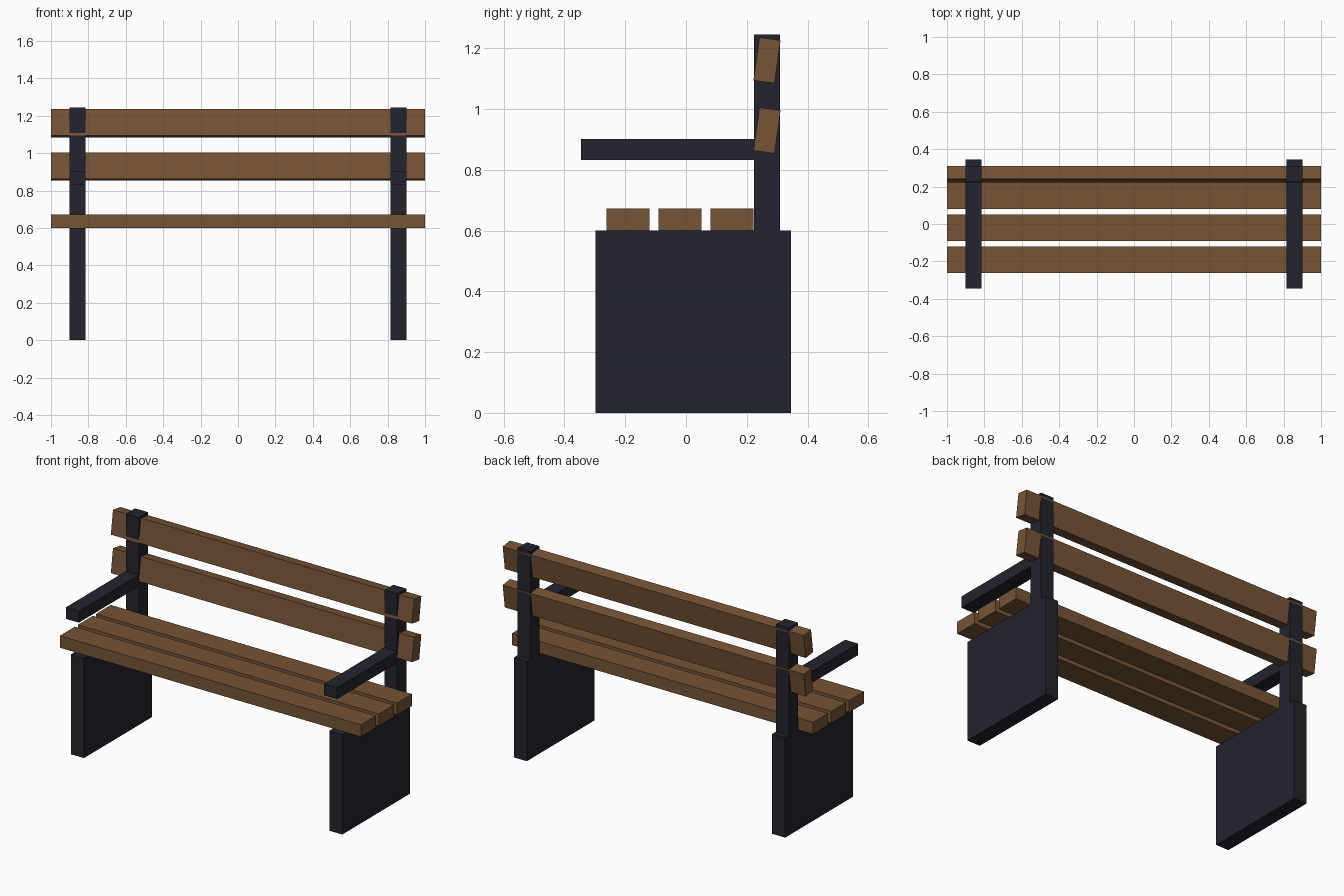
import bpy, math

if "Cube" in bpy.data.objects:
    bpy.data.objects.remove(bpy.data.objects["Cube"])


def material(name, rgb):
    m = bpy.data.materials.new(name)
    m.diffuse_color = (*rgb, 1.0)
    m.use_nodes = True
    m.node_tree.nodes["Principled BSDF"].inputs["Base Color"].default_value = m.diffuse_color
    return m


WOOD = material("brown wood", (0.18, 0.088, 0.037))
IRON = material("dark iron", (0.017, 0.017, 0.027))


def box(name, x, y, z, mat, tilt=0.0):
    """Box spanning the (min, max) ranges, tilted about its own x axis."""
    spans = (x, y, z)
    bpy.ops.mesh.primitive_cube_add(size=1, location=[(a + b) / 2 for a, b in spans])
    ob = bpy.context.object
    ob.name = name
    ob.data.name = name
    ob.scale = [b - a for a, b in spans]
    bpy.ops.object.transform_apply(location=False, rotation=False, scale=True)
    ob.rotation_euler.x = tilt
    ob.data.materials.append(mat)
    return ob


# Seat slats
for i in range(3):
    y = -0.262 + 0.171 * i
    box(f"seat_slat_{i + 1}", (-1, 1), (y, y + 0.142), (0.6, 0.672), WOOD)

# Back slats, leaning backwards
for name, z in (("lower", 0.929), ("upper", 1.160)):
    box(f"{name}_back_slat", (-1, 1), (0.2315, 0.3015), (z - 0.0715, z + 0.0715),
        WOOD, tilt=-math.radians(8))

# Side frames: leg panel, back post and armrest on each side
for side, s in (("left", -1), ("right", 1)):
    x = tuple(sorted((s * 0.815, s * 0.901)))
    box(f"{side}_leg_panel", x, (-0.297, 0.346), (0, 0.6), IRON)
    box(f"{side}_back_post", x, (0.224, 0.31), (0.6, 1.245), IRON)
    box(f"{side}_armrest", x, (-0.346, 0.224), (0.832, 0.901), IRON)
